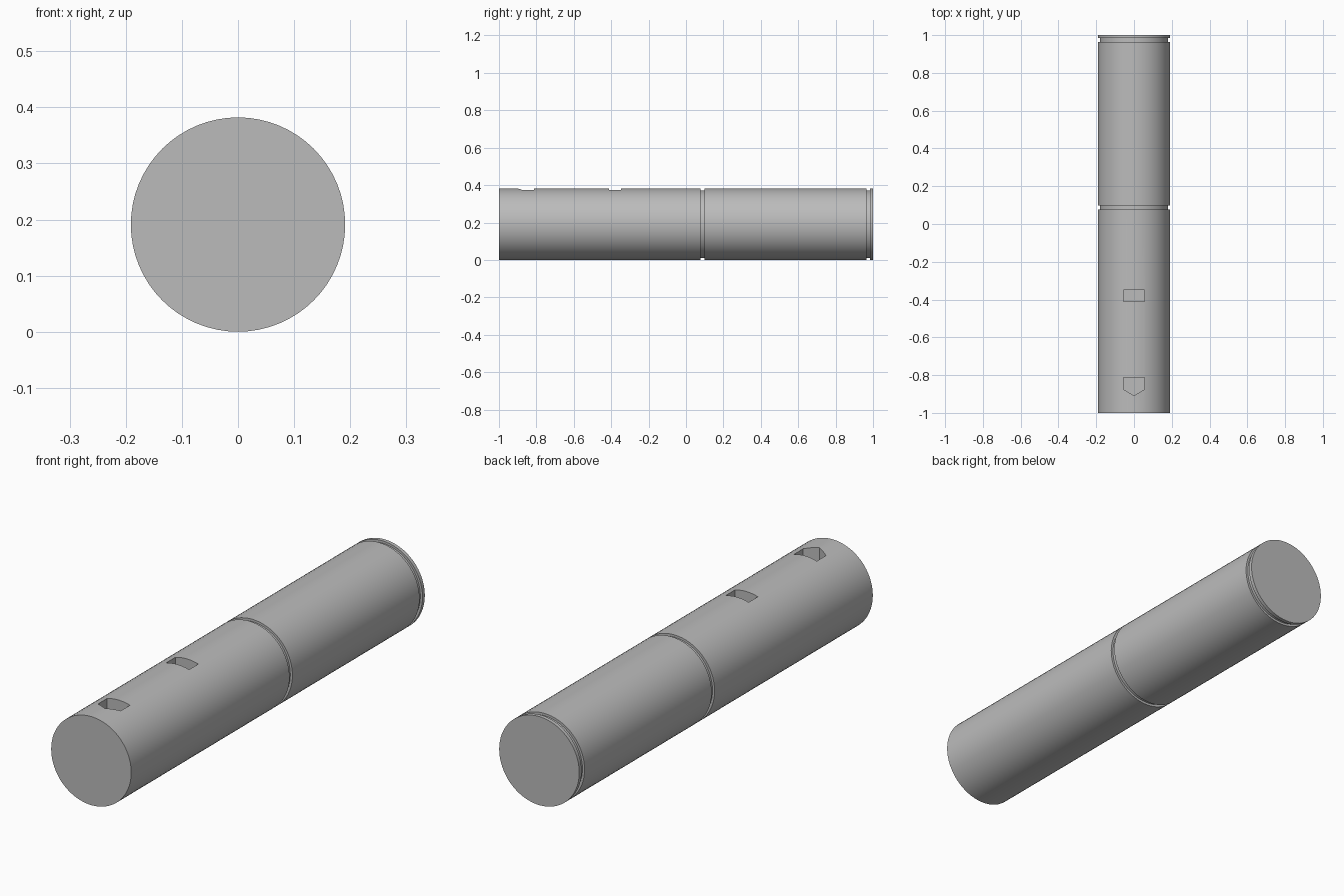
import bpy, bmesh, math
from mathutils import Matrix

cube = bpy.data.objects.get("Cube")
if cube:
    bpy.data.objects.remove(cube, do_unlink=True)

RADIUS = 0.191
GROOVE_RADIUS = 0.181
SEGMENTS = 64

steel = bpy.data.materials.new("grey_steel")
steel.use_nodes = True
grey = (0.5, 0.5, 0.5, 1)
steel.diffuse_color = grey
steel.node_tree.nodes["Principled BSDF"].inputs["Base Color"].default_value = grey


def make_object(name, bm):
    bmesh.ops.recalc_face_normals(bm, faces=bm.faces[:])
    mesh = bpy.data.meshes.new(name)
    bm.to_mesh(mesh)
    bm.free()
    mesh.materials.append(steel)
    obj = bpy.data.objects.new(name, mesh)
    bpy.context.collection.objects.link(obj)
    return obj


# Pin body: a stepped profile of (y, radius) turned around the y axis
profile = [(-1, RADIUS)]
for start, end in ((0.078, 0.098), (0.964, 0.984)):
    profile += [(start, RADIUS), (start, GROOVE_RADIUS),
                (end, GROOVE_RADIUS), (end, RADIUS)]
profile.append((1, RADIUS))

bm = bmesh.new()
rings = []
for y, r in profile:
    angles = [math.tau * i / SEGMENTS for i in range(SEGMENTS)]
    rings.append([bm.verts.new((r * math.sin(a), y, RADIUS + r * math.cos(a)))
                  for a in angles])
for a, b in zip(rings, rings[1:]):
    for i in range(SEGMENTS):
        j = (i + 1) % SEGMENTS
        bm.faces.new((a[i], a[j], b[j], b[i]))
bm.faces.new(rings[0])
bm.faces.new(rings[-1])
pin = make_object("grooved_pin", bm)

# Hexagonal sockets, blind holes sunk from the top, corners along y
bm = bmesh.new()
for y in (-0.38, -0.845):
    place = Matrix.Translation((0, y, 0.34)) @ Matrix.Rotation(math.pi / 2, 4, "Z")
    bmesh.ops.create_cone(bm, cap_ends=True, segments=6, radius1=0.063,
                          radius2=0.063, depth=0.3, matrix=place)
# turn the hexagons so that a corner points along y
for v in bm.verts:
    cy = -0.38 if v.co.y > -0.6 else -0.845
    angle = math.atan2(v.co.y - cy, v.co.x)
    step = round((angle - math.pi / 6) / (math.pi / 3))
    angle = math.pi / 6 + step * math.pi / 3
    v.co.x = 0.063 * math.cos(angle)
    v.co.y = cy + 0.063 * math.sin(angle)
cutter = make_object("socket_cutter", bm)
cutter.hide_render = True
cutter.hide_viewport = True

cut = pin.modifiers.new("sockets", "BOOLEAN")
cut.operation = "DIFFERENCE"
cut.solver = "EXACT"
cut.object = cutter

# Bake the cut, then smooth the round surfaces and keep the edges sharp
bpy.ops.object.select_all(action="DESELECT")
bpy.context.view_layer.objects.active = pin
pin.select_set(True)
bpy.ops.object.modifier_apply(modifier=cut.name)
bpy.data.objects.remove(cutter, do_unlink=True)
bpy.ops.object.shade_smooth_by_angle(angle=math.radians(30))
